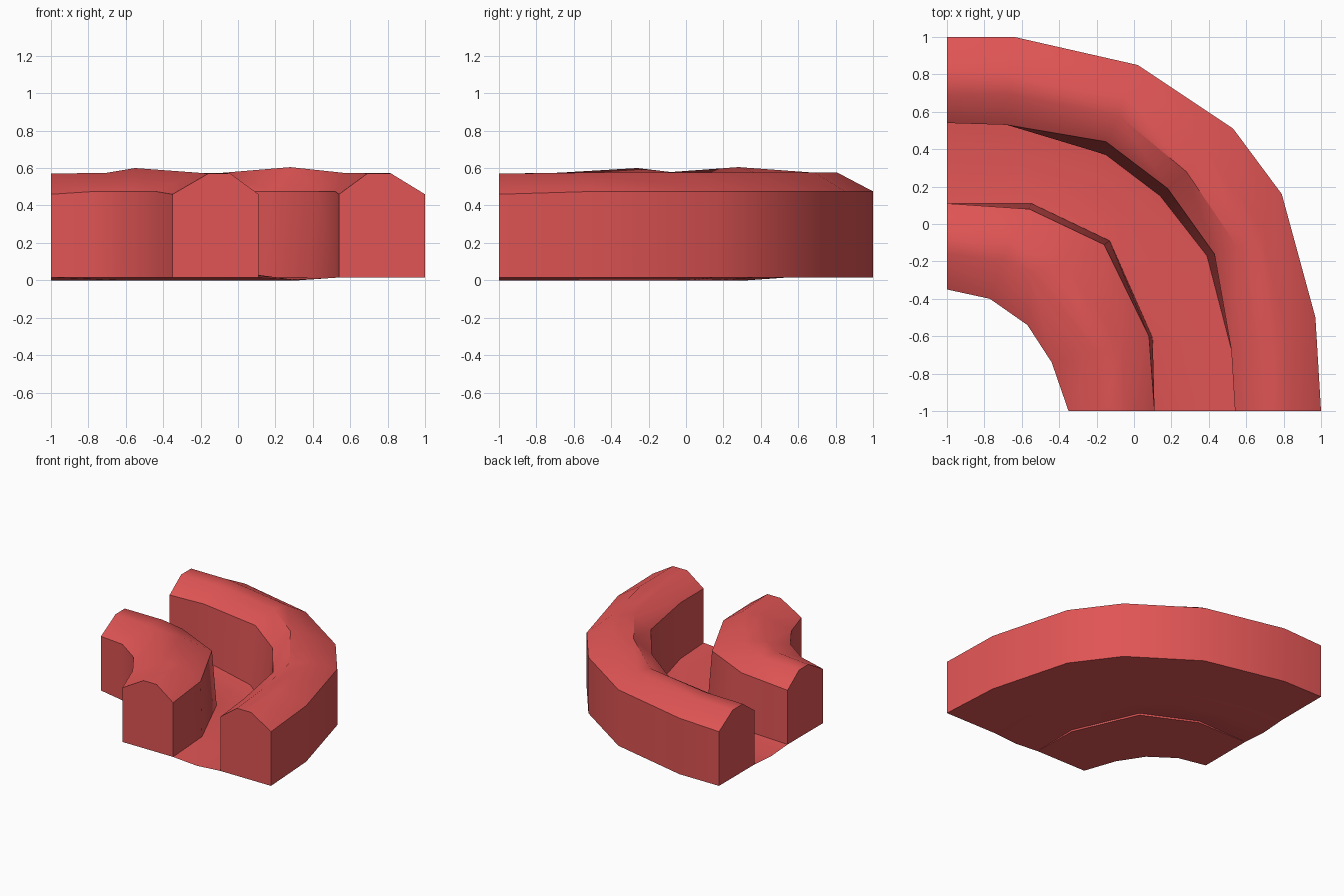
import bpy, bmesh, math

if "Cube" in bpy.data.objects:
    bpy.data.objects.remove(bpy.data.objects["Cube"])

mat = bpy.data.materials.new("red")
mat.diffuse_color = (0.75, 0.09, 0.09, 1)
mat.use_nodes = True
mat.node_tree.nodes["Principled BSDF"].inputs["Base Color"].default_value = mat.diffuse_color


def rail(points, z_end, z_mid):
    """Path of 3D points, with one height at the ends and another between."""
    last = len(points) - 1
    return [(x, y, z_end if i in (0, last) else z_mid) for i, (x, y) in enumerate(points)]


def loft(name, rails, closed):
    """Skin neighbouring rails; a closed loft wraps round and gets end caps."""
    bm = bmesh.new()
    rows = [[bm.verts.new(p) for p in r] for r in rails]
    n = len(rows)
    for k in range(n if closed else n - 1):
        a, b = rows[k], rows[(k + 1) % n]
        for i in range(len(a) - 1):
            bm.faces.new((a[i], a[i + 1], b[i + 1], b[i]))
    if closed:
        bm.faces.new([r[0] for r in rows])
        bm.faces.new([r[-1] for r in reversed(rows)])
    bmesh.ops.recalc_face_normals(bm, faces=bm.faces)
    if not closed and sum(f.normal.z for f in bm.faces) < 0:
        bmesh.ops.reverse_faces(bm, faces=bm.faces)
    me = bpy.data.meshes.new(name)
    bm.to_mesh(me)
    bm.free()
    me.materials.append(mat)
    ob = bpy.data.objects.new(name, me)
    bpy.context.collection.objects.link(ob)
    bpy.ops.object.select_all(action='DESELECT')
    ob.select_set(True)
    bpy.context.view_layer.objects.active = ob
    bpy.ops.object.shade_smooth_by_angle(angle=math.radians(42))
    return ob


# Outer wall: seven stations round the bend
outer = [(-1, 1), (-.64, 1), (.02, .85), (.53, .51), (.79, .16), (.97, -.5), (1, -1)]
foot = [(-1, .54), (-.68, .53), (-.15, .37), (.14, .15), (.39, -.17), (.52, -.67), (.54, -1)]
lip = [(-1, .54), (-.68, .53), (-.15, .44), (.18, .19), (.43, -.16), (.52, -.67), (.54, -1)]
crown_in = [(-1, .69), (-.66, .69), (-.08, .58), (.28, .28), (.56, -.13), (.66, -.63), (.69, -1)]
crown_out = [(-1, .82), (-.65, .81), (-.04, .69), (.40, .37), (.69, -.03), (.81, -.58), (.82, -1)]
crest = rail(crown_in, .57, .575)
crest[3] = (.28, .28, .605)
loft("outer_wall", [rail(outer, .015, .015), rail(outer, .46, .475),
                    rail(crown_out, .57, .575), crest,
                    rail(lip, .46, .475), rail(foot, .015, .015)], True)

# Inner wall: five stations round the bend
base = [(-1, .11), (-.55, .11), (-.13, -.09), (.10, -.61), (.11, -1)]
edge = [(-1, .11), (-.56, .08), (-.16, -.11), (.08, -.60), (.11, -1)]
top_a = [(-1, -.04), (-.65, -.05), (-.38, -.21), (-.07, -.64), (-.04, -1)]
top_b = [(-1, -.16), (-.70, -.19), (-.55, -.26), (-.21, -.68), (-.16, -1)]
inside = [(-1, -.35), (-.77, -.40), (-.57, -.54), (-.44, -.74), (-.35, -1)]
crest = rail(top_b, .57, .575)
crest[2] = (-.55, -.26, .60)
loft("inner_wall", [rail(base, .015, .015), rail(edge, .46, .475),
                    rail(top_a, .57, .575), crest,
                    rail(inside, .46, .475), rail(inside, .015, .015)], True)

# Thin floor sheet, dipping along its middle
near = [(-1, .11), (-.55, .11), (-.34, .01), (-.13, -.09), (-.015, -.35), (.10, -.61), (.11, -1)]
middle = [((a[0] + b[0]) / 2, (a[1] + b[1]) / 2) for a, b in zip(near, foot)]
loft("channel_floor", [rail(near, .015, .03), rail(middle, 0, 0), rail(foot, .015, .015)], False)
